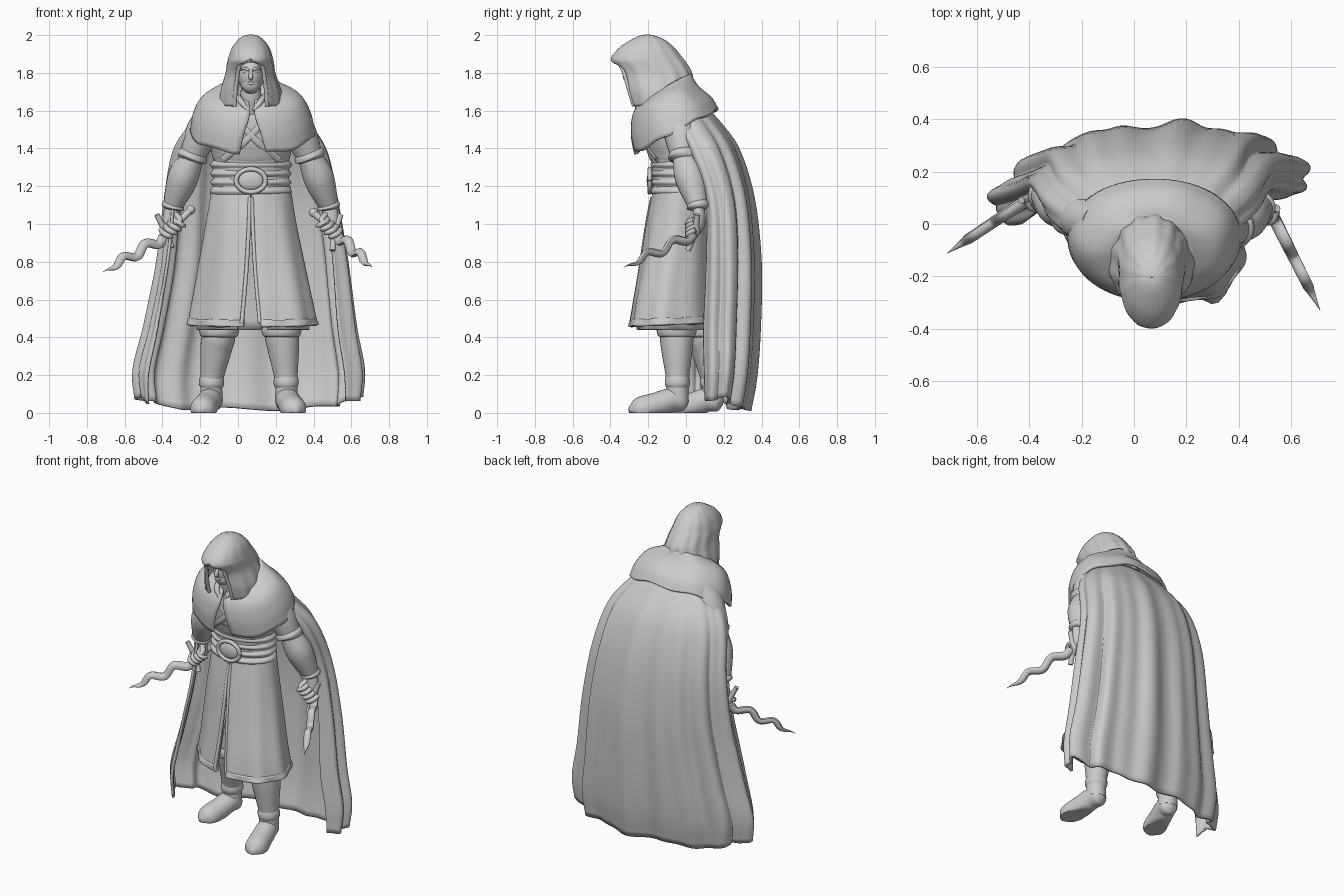
import bpy, bmesh, math
from mathutils import Vector, Matrix

cube = bpy.data.objects.get("Cube")
if cube:
    bpy.data.objects.remove(cube, do_unlink=True)

grey = bpy.data.materials.new("plain_grey")
grey.use_nodes = True
grey.diffuse_color = (0.6, 0.6, 0.6, 1)
grey.node_tree.nodes["Principled BSDF"].inputs["Base Color"].default_value = grey.diffuse_color
MID = 0.068          # body centre line
made = []


def spline(points, steps):
    """Smooth path through points of any dimension."""
    p = [Vector(q) for q in points]
    p = [p[0] * 2 - p[1]] + p + [p[-1] * 2 - p[-2]]
    out = []
    for a, b, c, d in zip(p, p[1:], p[2:], p[3:]):
        for i in range(steps):
            t = i / steps
            out.append(b + (c - a) * (t / 2) + (a * 2 - b * 5 + c * 4 - d) * (t * t / 2)
                       + (b * 3 - a - c * 3 + d) * (t ** 3 / 2))
    return out + [p[-2]]


def finish(name, bm, thick=0):
    bmesh.ops.remove_doubles(bm, verts=bm.verts, dist=0.0002)
    bmesh.ops.recalc_face_normals(bm, faces=bm.faces)
    mesh = bpy.data.meshes.new(name)
    bm.to_mesh(mesh)
    bm.free()
    mesh.materials.append(grey)
    ob = bpy.data.objects.new(name, mesh)
    bpy.context.collection.objects.link(ob)
    if thick:
        mod = ob.modifiers.new("cloth", "SOLIDIFY")
        mod.thickness, mod.offset = thick, 0
    made.append(ob)
    return ob


def skin(name, rings, closed, caps, thick=0):
    bm = bmesh.new()
    grid = [[bm.verts.new(v) for v in r] for r in rings]
    n = len(grid[0])
    for r, s in zip(grid, grid[1:]):
        for j in range(n if closed else n - 1):
            k = (j + 1) % n
            bm.faces.new((r[j], r[k], s[k], s[j]))
    if caps:
        bm.faces.new(grid[0])
        bm.faces.new(grid[-1])
    return finish(name, bm, thick)


def loft(name, rows, n=48, steps=5, tilt=0, power=1, warp=None, thick=0):
    """Rows of z, x range, y range and front gap angle become a shell."""
    closed = len(rows[0]) == 5
    rows = spline(rows, steps)
    rings = []
    for i, row in enumerate(rows):
        z, x0, x1, y0, y1 = row[:5]
        gap = 0 if closed else max(row[5], 0)
        ring = []
        for j in range(n):
            a = gap + (math.tau - 2 * gap) * j / (n if closed else n - 1)
            s, c = [math.copysign(abs(f) ** power, f) for f in (math.sin(a), math.cos(a))]
            p = Vector(((x0 + x1) / 2 + s * (x1 - x0) / 2, (y0 + y1) / 2 - c * (y1 - y0) / 2, z))
            p.z -= tilt * c * (y1 - y0) / 2
            ring.append(warp(p, a, i / (len(rows) - 1)) if warp else p)
        rings.append(ring)
    return skin(name, rings, closed, closed, thick)


def tube(name, points, n=16, steps=5, flat=1):
    """Round or flattened sweep along x, y, z, radius points."""
    pts = spline(points, steps)
    pos = [p.xyz for p in pts]
    rings, side = [], None
    for i, p in enumerate(pos):
        tan = (pos[min(i + 1, len(pos) - 1)] - pos[max(i - 1, 0)]).normalized()
        if side is None:
            side = tan.cross((0.1, 1, 0.2))
        side = (side - tan * side.dot(tan)).normalized()
        other = tan.cross(side) * flat
        r = max(pts[i][3], 0.001)
        ring = [p + (side * math.cos(math.tau * j / n) + other * math.sin(math.tau * j / n)) * r
                for j in range(n)]
        for v in ring:
            v.z = max(v.z, 0)
        rings.append(ring)
    return skin(name, rings, True, True)


def ball(name, centre, size):
    bm = bmesh.new()
    bmesh.ops.create_uvsphere(bm, u_segments=24, v_segments=14, radius=1, matrix=(
        Matrix.Translation(centre) @ Matrix.Diagonal((*size, 1))))
    return finish(name, bm)


# Cloak: vertical folds, a deep groove behind each front panel, right side swept forward
def cloak_folds(p, a, t):
    grow = min(1, t * 1.6)
    f = math.sin(11 * a + 0.8 * t) + 0.6 * math.sin(19 * a + 1.5) + 0.4 * math.sin(5 * a)
    groove = math.exp(-((abs(a - math.pi) - 1.12) / 0.11) ** 2)
    out = Vector((math.sin(a), -math.cos(a), 0))
    p = p + out * grow * (0.013 * f - 0.013 - 0.04 * groove)
    p.y -= 0.2 * grow * max(0, -0.05 - p.x)
    p.z += max(0, t - 0.7) * (0.2 * math.sin(a) ** 4 + 0.03 * math.sin(8 * a))
    p.z = max(p.z, 0.01)
    return p


loft("cloak", [(1.64, -.12, .26, -.2, .08, 1.3), (1.52, -.25, .38, -.14, .19, 1.3),
               (1.38, -.34, .47, -.07, .28, 1.2), (1.13, -.385, .525, .02, .352, 1.1),
               (.8, -.425, .58, .02, .385, 1.05), (.45, -.495, .625, .01, .38, 1.0),
               (.2, -.55, .665, .02, .362, 1.0), (.02, -.54, .655, .03, .33, 1.05)],
     n=160, power=.88, warp=cloak_folds, thick=.016)


# Shoulder mantle with a front opening, sloping down at the back
def mantle_slope(p, a, t):
    p.z += 0.008 * (1 - t) * math.sin(7 * a) + 0.17 * t * (1 - t) * min(0, math.cos(a))
    return p


loft("mantle", [(1.49, -.245, .4, -.27, .165, .2), (1.59, -.225, .375, -.285, .13, .13),
                (1.675, -.17, .32, -.27, .06, .04), (1.73, -.06, .2, -.21, .02, .1)],
     n=64, tilt=.53, power=.95, warp=mantle_slope, thick=.018)


# Hood with an arched face opening
def hood_folds(p, a, t):
    w = (1 - t) * math.sin(a / 2)
    return p + Vector((math.sin(a), -math.cos(a), 0)) * 0.006 * w * math.sin(13 * a)


loft("hood", [(1.625, -.09, .225, -.29, .0, .5), (1.7, -.085, .22, -.315, .03, .5),
              (1.79, -.06, .19, -.34, .025, .6), (1.84, -.052, .182, -.37, .0, .54),
              (1.874, -.045, .176, -.39, -.025, 0), (1.93, -.025, .158, -.345, -.07, 0),
              (1.97, .006, .128, -.285, -.12, 0), (1.99, .035, .1, -.24, -.17, 0),
              (1.996, .066, .07, -.206, -.204, 0)], n=56, power=.92, warp=hood_folds, thick=.016)
for s in (-1, 1):
    tube("hood_edge", [(MID + s * x, y, z, .011) for x, y, z in (
        (0, -.383, 1.867), (.035, -.366, 1.858), (.062, -.34, 1.83), (.074, -.315, 1.76),
        (.082, -.295, 1.69), (.085, -.275, 1.625))], n=10)

# Head and face
ball("head", (MID, -.225, 1.79), (.069, .085, .1))
ball("jaw", (MID, -.25, 1.738), (.05, .055, .048))
tube("neck", [(MID, -.13, 1.56, .075), (MID, -.18, 1.66, .06), (MID, -.2, 1.74, .05)])
tube("nose", [(MID, -.305, 1.815, .008), (MID, -.322, 1.785, .012), (MID, -.318, 1.772, .012),
              (MID, -.3, 1.767, .004)], n=10)
tube("lips", [(MID - .025, -.294, 1.741, .003), (MID, -.304, 1.743, .007),
              (MID + .025, -.294, 1.741, .003)], n=8)
for s in (-1, 1):
    tube("brow", [(MID + s * .012, -.309, 1.814, .007), (MID + s * .03, -.303, 1.823, .008),
                  (MID + s * .055, -.275, 1.818, .005)], n=8)
    ball("eye", (MID + s * .028, -.29, 1.803), (.013, .012, .007))

# Torso, crossed lapels and collar
loft("torso", [(1.08, -.13, .27, -.17, .1), (1.3, -.12, .26, -.18, .07), (1.43, -.15, .29, -.215, .06),
               (1.56, -.16, .3, -.22, .04), (1.66, -.05, .19, -.18, .0)])
for s in (-1, 1):
    tube("lapel", [(MID + s * .1, -.2, 1.58, .018), (MID + s * .03, -.219, 1.5, .018),
                   (MID - s * .05, -.21, 1.42, .018), (MID - s * .15, -.155, 1.34, .018)], flat=.4)
    tube("collar", [(MID + s * .075, -.18, 1.68, .014), (MID + s * .05, -.245, 1.645, .016),
                    (MID + s * .015, -.262, 1.6, .01)], n=10)
loft("waist_sash", [(1.33, -.125, .265, -.185, .1), (1.35, -.135, .275, -.195, .1),
                    (1.4, -.145, .283, -.212, .1)])

# Belt of stacked bands and an oval buckle
bands = []
for i in range(9):
    b = .014 * (i % 2) + .001 * abs(i - 4)
    bands.append((1.335 - i * .023, -.132 - b, .268 + b, -.172 - b, .1 + b))
loft("belt", bands, steps=4)
ball("buckle", (MID, -.19, 1.23), (.065, .018, .05))
tube("buckle_rim", [(MID + .078 * math.cos(k * math.tau / 16), -.192,
                     1.23 + .061 * math.sin(k * math.tau / 16), .013) for k in range(17)], n=10, steps=3)


# Split robe skirt with a heavy hem, turned with the stride
def stride(x, z):
    return -.22 * (x - MID) * min(1, max(0, (1.2 - z) / .6))


def skirt_folds(p, a, t):
    p = p + Vector((math.sin(a), -math.cos(a), 0)) * .009 * t * math.sin(9 * a + .5)
    p.y += stride(p.x, p.z)
    return p


loft("robe_skirt", [(1.2, -.13, .27, -.165, .1, .01), (1.0, -.165, .3, -.2, .13, .03),
                    (.75, -.21, .35, -.235, .16, .08), (.52, -.252, .398, -.268, .19, .13),
                    (.465, -.258, .406, -.275, .195, .14)], n=80, tilt=.04, warp=skirt_folds, thick=.016)
loft("robe_hem", [(.5, -.256, .402, -.272, .193, .13), (.465, -.262, .41, -.279, .2, .14)],
     n=80, tilt=.04, warp=skirt_folds, thick=.024)
loft("under_robe", [(.95, -.14, .28, -.15, .1, .06), (.7, -.19, .33, -.2, .15, .18),
                    (.44, -.215, .365, -.245, .175, .28)], n=60, warp=skirt_folds, thick=.012)
for s in (-1, 1):
    tube("robe_edge", [(MID + s * x, y + stride(MID + s * x, z), z, .011) for x, y, z in (
        (.006, -.178, 1.14), (.01, -.205, 1.0), (.024, -.239, .75), (.048, -.279, .475))], n=8)

# Legs, boots and feet: left stands forward, right stands back
for side, top, ankle, toe in (("left", (.23, -.05), (.255, -.045), (.302, -.268)),
                              ("right", (-.1, .09), (-.14, .14), (-.195, -.07))):
    t, a, f = Vector(top), Vector(ankle), Vector(toe)
    m = t.lerp(a, .4)
    tube(side + "_leg", [(*t, .85, .1), (*t, .46, .092), (*m, .34, .084),
                         (*a, .17, .06), (*a, .06, .06)], n=24)
    tube(side + "_boot_cuff", [(*t, .47, .098), (*t, .44, .106), (*t, .41, .1), (*t, .4, .085)], n=24)
    tube(side + "_ankle_wrap", [(*a, .2, .058), (*a, .175, .066), (*a, .15, .066), (*a, .13, .057)], n=20)
    h = a + (a - f).normalized() * .055
    tube(side + "_foot", [(*h, .05, .015), (*h.lerp(f, .08), .055, .05), (*h.lerp(f, .3), .068, .063),
                          (*h.lerp(f, .6), .042, .066), (*h.lerp(f, .85), .022, .068),
                          (*f, .018, .055), (*(f + (f - h) * .12), .015, .015)], n=24)

# Arms, sleeves and hands, mirrored about the body centre
for side, s, dy in (("left", 1, 0), ("right", -1, .05)):
    def arm(part, pts, **kw):
        tube(side + part, [(MID + s * x, y + dy, z, r) for x, y, z, r in pts], **kw)
    arm("_upper_arm", [(.19, -.05, 1.59, .09), (.26, -.03, 1.48, .088), (.315, -.01, 1.35, .068)], n=24)
    arm("_sleeve_cuff", [(.3, -.015, 1.385, .068), (.307, -.013, 1.368, .082),
                         (.315, -.01, 1.35, .082), (.32, -.01, 1.335, .066)], n=24)
    arm("_forearm", [(.31, -.01, 1.36, .062), (.35, .015, 1.27, .08), (.375, .035, 1.2, .076),
                     (.415, .065, 1.09, .05)], n=24)
    arm("_wrist_cuff", [(.405, .06, 1.115, .05), (.41, .063, 1.1, .06),
                        (.414, .065, 1.088, .06), (.416, .066, 1.078, .045)], n=20)
    arm("_palm", [(.415, .065, 1.1, .036), (.42, .07, 1.04, .045), (.415, .065, .985, .042),
                  (.405, .06, .95, .015)], n=16, flat=.75)
    for i in range(4):
        x, z = .375 + i * .022, 1.02 - i * .02
        arm("_finger", [(x + .035, .05, z + .01, .014), (x + .02, .015, z - .01, .015),
                        (x - .01, .01, z - .025, .014), (x - .025, .035, z - .03, .009)], n=10, steps=4)
    arm("_thumb", [(.395, .05, 1.05, .016), (.375, .02, 1.02, .016), (.39, .0, .995, .01)], n=10)

# Wavy daggers: pommel, grip, curved guard, blade
for side, pommel, base, tip, g0, g1 in (
        ("left", (.4, .12, 1.06), (.525, .04, .945), (.71, -.33, .77), (.545, .06, 1.05), (.5, .01, .86)),
        ("right", (-.25, .17, 1.075), (-.395, .1, .93), (-.715, -.113, .745), (-.43, .09, 1.05), (-.35, .09, .875))):
    p, b, t = Vector(pommel), Vector(base), Vector(tip)
    tube(side + "_grip", [(*p, .02), (*p.lerp(b, .15), .018), (*p.lerp(b, .6), .016), (*b, .018)], n=12)
    ball(side + "_pommel", p, (.024, .024, .024))
    g = b.lerp(p, .12)
    tube(side + "_guard", [(*g0, .014), (*Vector(g0).lerp(g, .6), .017), (*g, .024),
                           (*Vector(g1).lerp(g, .6), .017), (*g1, .015)], n=12)
    up = (t - b).cross((t - b).cross((0, 0, 1))).normalized()
    blade = []
    for i in range(25):
        k = i / 24
        blade.append((*(b.lerp(t, k) + up * .02 * math.sin(k * 17) * min(1, (1 - k) * 3)),
                      .028 * min(1, (1 - k) * 4) * (1 - .25 * k)))
    tube(side + "_blade", blade, n=8, steps=2, flat=.75)

# Smooth shading with kept creases
bpy.ops.object.select_all(action='DESELECT')
for ob in made:
    ob.select_set(True)
bpy.context.view_layer.objects.active = made[0]
bpy.ops.object.shade_smooth_by_angle(angle=math.radians(50))
